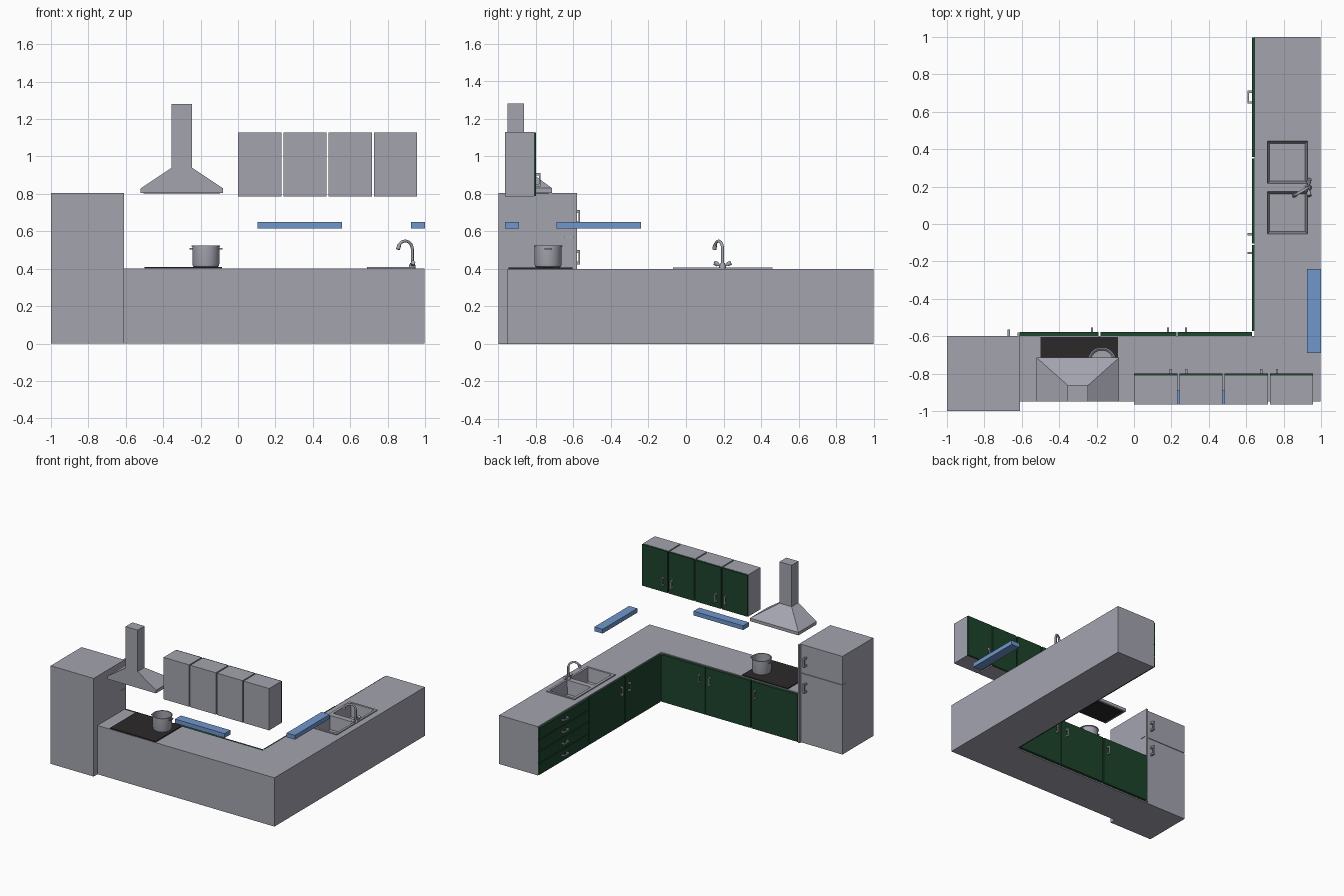
import bpy, bmesh, math
from mathutils import Vector, Matrix

if "Cube" in bpy.data.objects:
    bpy.data.objects.remove(bpy.data.objects["Cube"])


def material(name, rgb):
    m = bpy.data.materials.new(name)
    m.diffuse_color = (*rgb, 1)
    m.use_nodes = True
    m.node_tree.nodes["Principled BSDF"].inputs["Base Color"].default_value = m.diffuse_color
    return m


GREY = material("grey", (0.367, 0.371, 0.429))
GREEN = material("dark green", (0.013, 0.058, 0.026))
BLUE = material("blue", (0.162, 0.305, 0.60))
BLACK = material("black", (0.024, 0.022, 0.022))


def finish(name, bm, mat, smooth=False):
    bmesh.ops.recalc_face_normals(bm, faces=bm.faces)
    me = bpy.data.meshes.new(name)
    bm.to_mesh(me)
    bm.free()
    me.materials.append(mat)
    ob = bpy.data.objects.new(name, me)
    bpy.context.collection.objects.link(ob)
    if smooth:
        shade(ob)
    return ob


def shade(ob):
    bpy.ops.object.select_all(action='DESELECT')
    ob.select_set(True)
    bpy.context.view_layer.objects.active = ob
    bpy.ops.object.shade_smooth_by_angle(angle=math.radians(40))


def add_box(bm, x, y, z):
    size = [b - a for a, b in (x, y, z)]
    mid = [(a + b) / 2 for a, b in (x, y, z)]
    bmesh.ops.create_cube(bm, size=1, matrix=Matrix.Translation(mid) @ Matrix.Diagonal((*size, 1)))


def box(name, x, y, z, mat=GREY):
    bm = bmesh.new()
    add_box(bm, x, y, z)
    return finish(name, bm, mat)


def loft(name, rings, mat, cap=True, smooth=False):
    """Skin a list of equal-length point rings."""
    bm = bmesh.new()
    rows = [[bm.verts.new(p) for p in r] for r in rings]
    n = len(rows[0])
    for a, b in zip(rows, rows[1:]):
        for i in range(n):
            bm.faces.new((a[i], a[(i + 1) % n], b[(i + 1) % n], b[i]))
    if cap:
        bm.faces.new(rows[0])
        bm.faces.new(rows[-1])
    return finish(name, bm, mat, smooth)


def rect(x0, x1, y0, y1, z):
    return [(x0, y0, z), (x1, y0, z), (x1, y1, z), (x0, y1, z)]


def circle(cx, cy, r, z, n=32):
    return [(cx + r * math.cos(2 * math.pi * i / n), cy + r * math.sin(2 * math.pi * i / n), z)
            for i in range(n)]


def tube(name, pts, r):
    cu = bpy.data.curves.new(name, 'CURVE')
    cu.dimensions = '3D'
    cu.bevel_depth = r
    cu.bevel_resolution = 3
    cu.use_fill_caps = True
    sp = cu.splines.new('POLY')
    sp.points.add(len(pts) - 1)
    for p, q in zip(sp.points, pts):
        p.co = (*q, 1)
    cu.materials.append(GREY)
    ob = bpy.data.objects.new(name, cu)
    bpy.context.collection.objects.link(ob)
    bpy.ops.object.select_all(action='DESELECT')
    ob.select_set(True)
    bpy.context.view_layer.objects.active = ob
    bpy.ops.object.convert(target='MESH')
    shade(bpy.context.view_layer.objects.active)


def handle(name, base, along, out, length=0.07, depth=0.024, t=0.012):
    """Bracket handle: two posts and a grip bar."""
    base, along, out = Vector(base), Vector(along), Vector(out)
    bm = bmesh.new()

    def part(a0, a1, d0, d1):
        side = along.cross(out) * t / 2
        p, q = base + along * a0 + out * d0 - side, base + along * a1 + out * d1 + side
        add_box(bm, *[(min(p[i], q[i]), max(p[i], q[i])) for i in range(3)])
    h = length / 2
    part(-h, -h + t, 0, depth)
    part(h - t, h, 0, depth)
    part(-h, h, depth - t * 0.7, depth)
    finish(name, bm, GREY)


X, Y, Z = (1, 0, 0), (0, 1, 0), (0, 0, 1)

# Fridge with two doors, side strip and handles
box("fridge_body", (-1, -0.61), (-1, -0.645), (0, 0.805))
box("fridge_lower_door", (-1, -0.61), (-0.645, -0.6), (0, 0.568))
box("fridge_upper_door", (-1, -0.61), (-0.645, -0.6), (0.572, 0.805))
box("fridge_side_strip", (-0.624, -0.61), (-0.6, -0.58), (0, 0.805))
for n, z in (("upper", 0.675), ("lower", 0.462)):
    handle(f"fridge_{n}_handle", (-0.67, -0.6, z), Z, Y, 0.075, 0.036, 0.014)

# Base cabinets: back run and right run
box("back_counter", (-0.61, 0.996), (-0.95, -0.6), (0, 0.4))
side = box("right_counter", (0.645, 0.996), (-0.6, 1.0), (0, 0.4))
rim = box("sink_rim", (0.69, 0.945), (-0.07, 0.46), (0.398, 0.408))

# Sink basins cut through rim and worktop
for i, (y0, y1) in enumerate(((-0.055, 0.175), (0.215, 0.445))):
    cutter = loft("basin_cutter", [rect(0.725, 0.915, y0 + 0.015, y1 - 0.015, 0.30),
                                   rect(0.71, 0.93, y0, y1, 0.43)], GREY)
    for ob in (side, rim):
        bpy.context.view_layer.objects.active = ob
        m = ob.modifiers.new("basin", 'BOOLEAN')
        m.operation, m.object, m.solver = 'DIFFERENCE', cutter, 'EXACT'
        bpy.ops.object.modifier_apply(modifier=m.name)
    bpy.data.objects.remove(cutter)

# Back run doors
for i, (x0, x1, hx) in enumerate(((-0.61, -0.19, -0.225), (-0.18, 0.226, 0.182), (0.232, 0.63, 0.278))):
    box(f"back_door_{i}", (x0, x1), (-0.598, -0.577), (0.008, 0.394), GREEN)
    handle(f"back_door_handle_{i}", (hx, -0.577, 0.295), Z, Y)

# Right run doors and drawers
for i, (y0, y1, hy) in enumerate(((-0.572, -0.113, -0.155), (-0.105, 0.35, -0.055))):
    box(f"right_door_{i}", (0.63, 0.645), (y0, y1), (0.008, 0.394), GREEN)
    handle(f"right_door_handle_{i}", (0.63, hy, 0.295), Z, (-1, 0, 0))
for i in range(4):
    z = 0.008 + i * 0.097
    box(f"drawer_{i}", (0.63, 0.645), (0.358, 0.998), (z, z + 0.091), GREEN)
    handle(f"drawer_handle_{i}", (0.63, 0.678, z + 0.05), Y, (-1, 0, 0))

# Wall cabinets
for i in range(4):
    x = i * 0.242
    box(f"wall_cabinet_{i}", (x, x + 0.232), (-0.965, -0.81), (0.785, 1.128))
    box(f"wall_cabinet_door_{i}", (x, x + 0.232), (-0.81, -0.798), (0.787, 1.126), GREEN)
    hx = x + (0.196 if i % 2 == 0 else 0.038)
    handle(f"wall_cabinet_handle_{i}", (hx, -0.798, 0.875), Z, Y)

# Blue shelves
box("back_shelf", (0.105, 0.555), (-0.965, -0.89), (0.615, 0.65), BLUE)
box("right_shelf", (0.925, 1.0), (-0.69, -0.24), (0.615, 0.65), BLUE)

# Extractor hood
loft("hood", [rect(-0.52, -0.08, -0.95, -0.715, 0.805), rect(-0.52, -0.08, -0.95, -0.715, 0.83),
              rect(-0.355, -0.245, -0.95, -0.862, 0.94), rect(-0.355, -0.245, -0.95, -0.862, 1.28)], GREY)
box("hood_filter", (-0.505, -0.095), (-0.94, -0.73), (0.802, 0.806), BLACK)

# Cooktop
box("cooktop", (-0.5, -0.085), (-0.945, -0.605), (0.399, 0.408), BLACK)

# Cooking pot: open shell with rim and side handles
px, py = -0.172, -0.735
loft("pot", [circle(px, py, r, z) for r, z in (
    (0.062, 0.408), (0.069, 0.413), (0.072, 0.425), (0.072, 0.518), (0.076, 0.52), (0.076, 0.525),
    (0.068, 0.525), (0.068, 0.425), (0.06, 0.416))], GREY, smooth=True)
for s, n in ((-1, "left"), (1, "right")):
    handle(f"pot_{n}_handle", (px + s * 0.07, py, 0.508), Y, (s, 0, 0), 0.04, 0.018, 0.008)

# Faucet: base, gooseneck, nozzle and two taps
base, tip = Vector((0.932, 0.195, 0.505)), Vector((0.857, 0.152, 0.505))
mid, half = (base + tip) / 2, (base - tip) / 2
arc = [mid + half * math.cos(a) + Vector((0, 0, 0.043 * math.sin(a)))
       for a in (math.radians(d) for d in range(0, 166, 15))]
tube("faucet_neck", [(base.x, base.y, 0.4)] + arc, 0.008)
tube("faucet_nozzle", [arc[-2], tip + Vector((-0.002, -0.001, -0.002))], 0.011)
loft("faucet_base", [circle(base.x, base.y, r, z, 20) for r, z in ((0.018, 0.4), (0.018, 0.415), (0.012, 0.43))],
     GREY, smooth=True)
for s in (-1, 1):
    a = base + Vector((0, 0, -0.09))
    tube("faucet_tap_stem", [a, a + Vector((0.003, s * 0.03, 0.01))], 0.007)
    tube("faucet_tap_knob", [a + Vector((0.003, s * 0.026, 0.009)), a + Vector((0.004, s * 0.045, 0.018))], 0.012)
